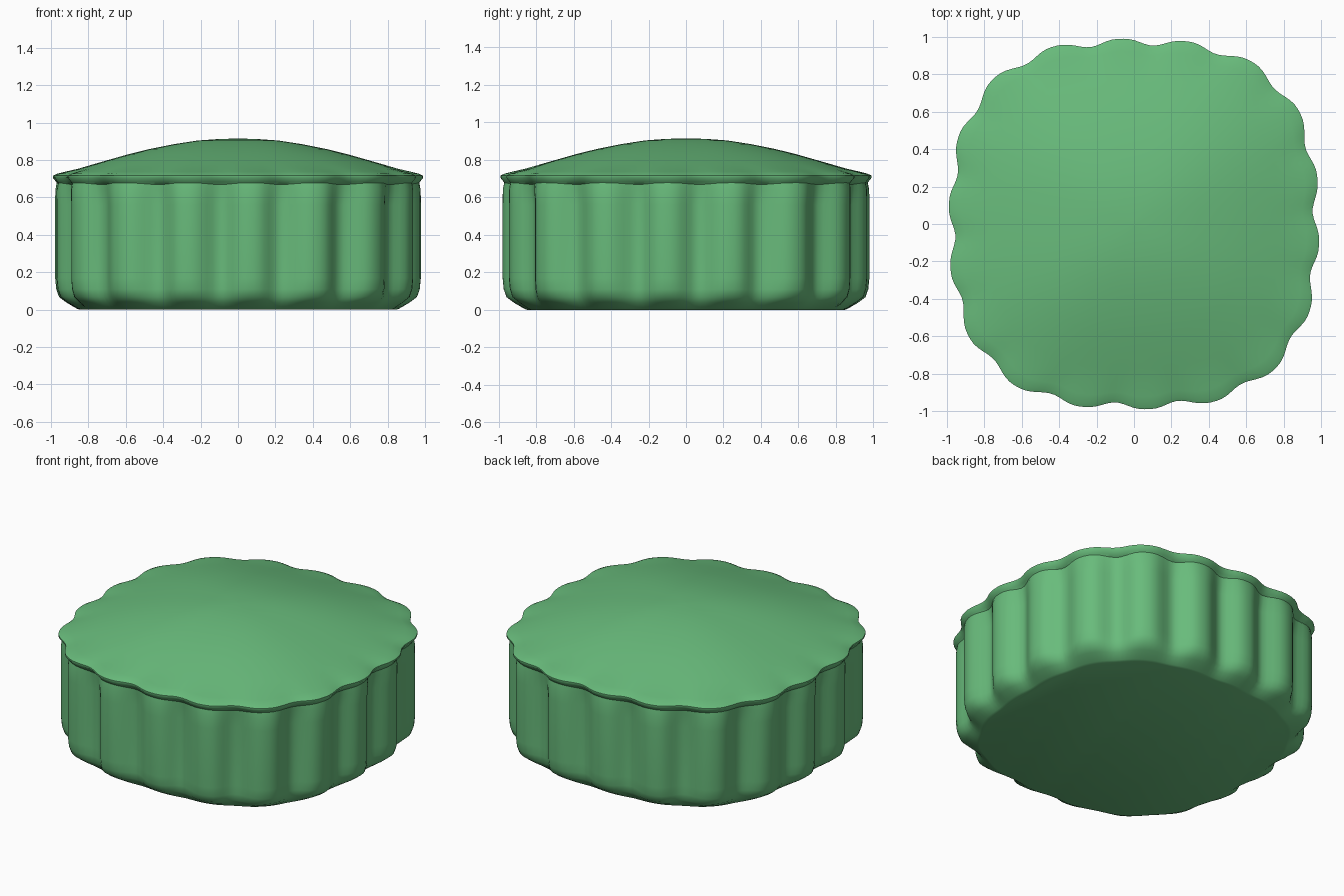
import bpy, bmesh
from math import cos, sin, pi, radians

if "Cube" in bpy.data.objects:
    bpy.data.objects.remove(bpy.data.objects["Cube"])

green = bpy.data.materials.new("soft_green")
green.use_nodes = True
color = (0.14, 0.50, 0.20, 1)
green.diffuse_color = color
green.node_tree.nodes["Principled BSDF"].inputs["Base Color"].default_value = color

SEGMENTS = 216
LOBES = 18


def outline(angle, scale, depth):
    """Rounded-square radius with scalloped valleys between the lobes."""
    envelope = 1.038 - 0.045 * cos(4 * angle)
    valley = (0.5 - 0.5 * cos(LOBES * (angle - radians(14)))) ** 1.4
    return scale * envelope * (1 - depth * valley)


def lathe(name, profile):
    """Join scalloped rings (scale, height, valley depth) and close both ends."""
    bm = bmesh.new()
    rings = []
    for scale, z, depth in profile:
        ring = []
        for i in range(SEGMENTS):
            a = 2 * pi * i / SEGMENTS
            r = outline(a, scale, depth)
            ring.append(bm.verts.new((r * cos(a), r * sin(a), z)))
        rings.append(ring)
    for low, high in zip(rings, rings[1:]):
        for i in range(SEGMENTS):
            j = (i + 1) % SEGMENTS
            bm.faces.new((low[i], low[j], high[j], high[i]))
    bm.faces.new(rings[0][::-1])
    bm.faces.new(rings[-1])
    mesh = bpy.data.meshes.new(name)
    bm.to_mesh(mesh)
    bm.free()
    obj = bpy.data.objects.new(name, mesh)
    bpy.context.collection.objects.link(obj)
    mesh.materials.append(green)
    bpy.ops.object.select_all(action="DESELECT")
    obj.select_set(True)
    bpy.context.view_layer.objects.active = obj
    bpy.ops.object.shade_smooth_by_angle(angle=radians(50))
    return obj


# Fluted body with a tapered foot
lathe("fluted_body", [
    (0.855, 0.0, 0.01), (0.87, 0.006, 0.012), (0.925, 0.038, 0.035),
    (0.965, 0.068, 0.055), (0.98, 0.11, 0.065), (0.986, 0.17, 0.07),
    (0.986, 0.56, 0.07), (0.985, 0.64, 0.06), (0.975, 0.69, 0.045),
])

# Domed lid with a thin wavy lip
lathe("domed_lid", [
    (0.965, 0.66, 0.045), (0.982, 0.685, 0.04), (0.998, 0.705, 0.036),
    (0.998, 0.716, 0.036), (0.975, 0.727, 0.034), (0.93, 0.738, 0.025),
    (0.86, 0.754, 0.008), (0.78, 0.777, 0), (0.70, 0.80, 0),
    (0.59, 0.831, 0), (0.48, 0.858, 0), (0.35, 0.884, 0),
    (0.22, 0.904, 0), (0.11, 0.912, 0), (0.01, 0.915, 0),
])
